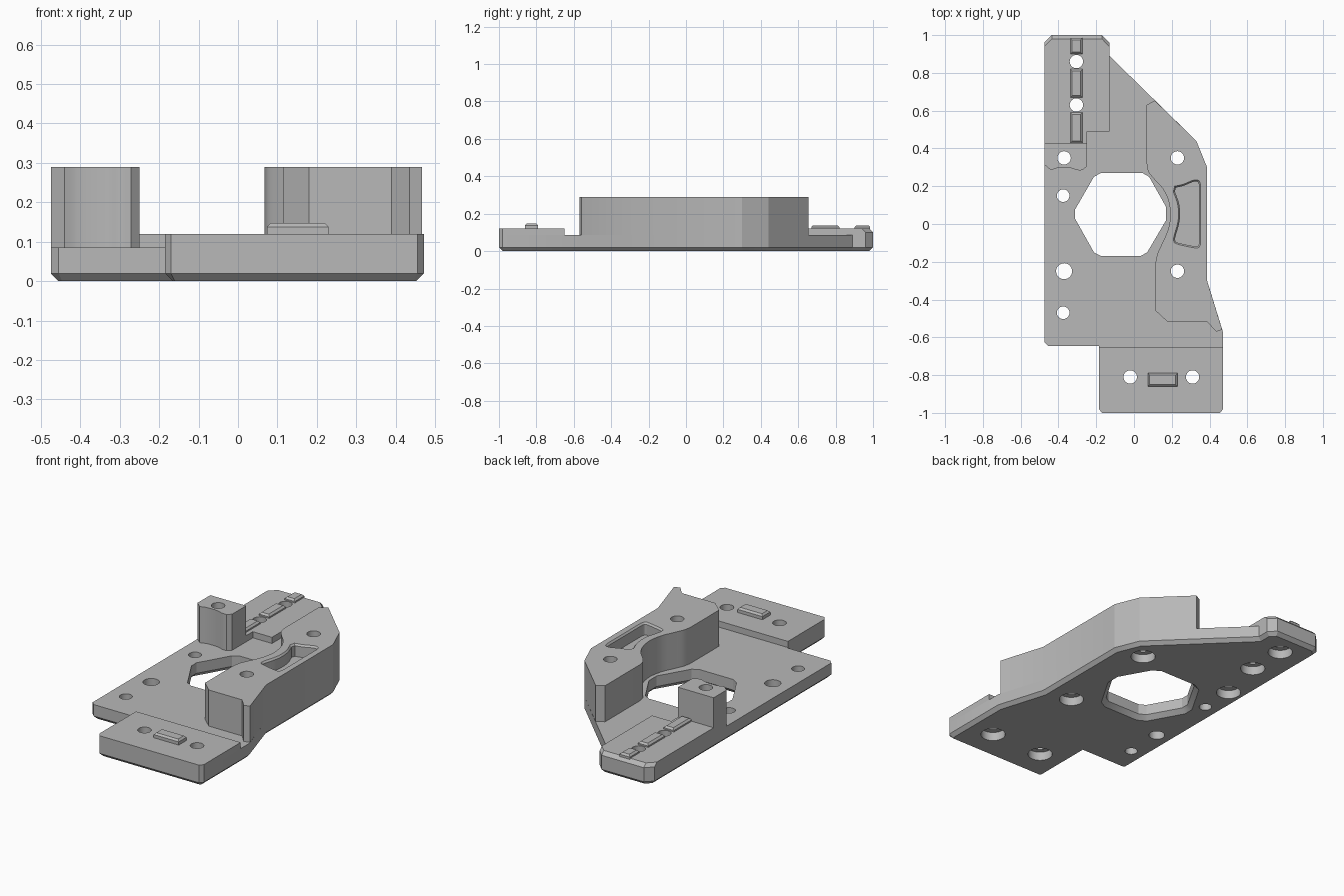
import bpy, bmesh, math
from mathutils import Vector

cube = bpy.data.objects.get("Cube")
if cube:
    bpy.data.objects.remove(cube, do_unlink=True)

grey = bpy.data.materials.new("plain grey")
grey.use_nodes = True
grey.diffuse_color = (0.48, 0.48, 0.48, 1)
grey.node_tree.nodes["Principled BSDF"].inputs["Base Color"].default_value = (0.48, 0.48, 0.48, 1)

PLATE, PAD, TOWER = 0.085, 0.12, 0.29   # top heights


def inset(points, d):
    """Offset a closed outline inwards by d."""
    p = [Vector(q) for q in points]
    area = sum(p[i - 1].x * p[i].y - p[i].x * p[i - 1].y for i in range(len(p)))
    if area < 0:
        p.reverse()
    out = []
    for i, q in enumerate(p):
        a = (q - p[i - 1]).normalized()
        b = (p[(i + 1) % len(p)] - q).normalized()
        na, nb = Vector((-a.y, a.x)), Vector((-b.y, b.x))
        out.append(q + (na + nb) * d / (1 + na.dot(nb)))
    return out


def loft(bm, points, levels):
    """Stack the outline at (height, inset) levels and close both ends."""
    rings = [[bm.verts.new((q.x, q.y, z)) for q in inset(points, d)] for z, d in levels]
    n = len(rings[0])
    bm.faces.new(rings[0][::-1])
    bm.faces.new(rings[-1])
    for lo, hi in zip(rings, rings[1:]):
        for i in range(n):
            j = (i + 1) % n
            bm.faces.new((lo[i], lo[j], hi[j], hi[i]))
    return rings


def finish(bm, name):
    bmesh.ops.recalc_face_normals(bm, faces=bm.faces)
    me = bpy.data.meshes.new(name)
    bm.to_mesh(me)
    bm.free()
    me.materials.append(grey)
    ob = bpy.data.objects.new(name, me)
    bpy.context.collection.objects.link(ob)
    return ob


def solid(name, points, levels):
    bm = bmesh.new()
    loft(bm, points, levels)
    return finish(bm, name)


def spline(pts, steps=6):
    """Smooth curve through the points."""
    p = [Vector(q) for q in pts]
    p = [p[0]] + p + [p[-1]]
    out = []
    for a, b, c, d in zip(p, p[1:], p[2:], p[3:]):
        for k in range(steps):
            t = k / steps
            out.append(0.5 * (2 * b + (c - a) * t + (2 * a - 5 * b + 4 * c - d) * t * t
                              + (3 * b - a - 3 * c + d) * t ** 3))
    return out + [p[-1]]


def circle(x, y, n=32):
    return [(x + math.cos(math.tau * i / n), y + math.sin(math.tau * i / n)) for i in range(n)]


def rect(x0, x1, y0, y1):
    return [(x0, y0), (x1, y0), (x1, y1), (x0, y1)]


# Base plate with chamfered lower edge
plate = solid("base_plate", [
    (-0.455, -0.645), (-0.185, -0.645), (-0.185, -0.98), (-0.17, -1), (0.455, -1),
    (0.472, -0.98), (0.472, -0.575), (0.387, -0.3), (0.387, 0.3), (0.33, 0.44),
    (-0.13, 0.89), (-0.13, 0.96), (-0.17, 1), (-0.435, 1), (-0.475, 0.96), (-0.475, -0.625)],
    [(0, 0.02), (0.02, 0), (PLATE, 0)])

# Raised front pad
front_pad = solid("front_pad", [
    (-0.185, -0.65), (-0.185, -0.98), (-0.17, -1), (0.455, -1), (0.472, -0.98), (0.472, -0.65)],
    [(PLATE, 0), (PAD, 0)])

# Raised back pad, its rear top edge sloped
bm = bmesh.new()
rings = loft(bm, [
    (-0.475, 0.43), (-0.25, 0.43), (-0.25, 0.49), (-0.13, 0.49), (-0.13, 0.96),
    (-0.17, 1), (-0.435, 1), (-0.475, 0.96)], [(PLATE, 0), (0.1, 0), (PAD, 0)])
for v in rings[-1]:
    if v.co.y > 0.95:
        v.co.y -= 0.02
back_pad = finish(bm, "back_pad")

# Small right-hand tower with a wavy front
small_tower = solid("small_tower", [(-0.25, 0.43), (-0.475, 0.43), (-0.475, 0.315)] + spline([
    (-0.44, 0.285), (-0.41, 0.295), (-0.37, 0.298), (-0.33, 0.295), (-0.3, 0.285),
    (-0.272, 0.285)], 4) + [(-0.25, 0.305)], [(PLATE, 0), (TOWER, 0)])

# Large left-hand tower, curved round the opening
large_tower = solid("large_tower", [(0.11, 0.654), (0.067, 0.63)] + spline([
    (0.067, 0.32), (0.075, 0.28), (0.1, 0.245), (0.15, 0.19), (0.18, 0.13), (0.193, 0.05),
    (0.18, -0.03), (0.15, -0.1), (0.125, -0.155), (0.115, -0.2)]) + [
    (0.115, -0.46), (0.18, -0.52), (0.39, -0.52), (0.435, -0.57), (0.467, -0.56),
    (0.387, -0.3), (0.387, 0.3), (0.33, 0.44)], [(PLATE, 0), (TOWER, 0)])

# Locating keys on the pads
for y0, y1, name in ((0.43, 0.59, "inner"), (0.67, 0.82, "middle"), (0.9, 0.985, "outer")):
    solid("back_key_" + name, rect(-0.337, -0.273, y0, y1),
          [(PAD - 0.015, 0), (PAD + 0.008, 0), (0.138, 0.01)])
solid("front_key", rect(0.073, 0.23, -0.86, -0.79),
      [(PAD - 0.01, 0), (0.138, 0), (0.148, 0.01)])

# Drills: counterbored bolt holes and plain holes
bm = bmesh.new()
for x, y in ((-0.02, -0.81), (0.31, -0.81), (0.23, -0.25), (0.23, 0.35),
             (-0.37, 0.35), (-0.305, 0.86), (-0.305, 0.63)):
    loft(bm, circle(x, y), [(-0.1, 0.93), (0.05, 0.93), (0.05, 0.96), (0.4, 0.96)])
for x, y, r in ((-0.375, 0.15, 0.038), (-0.37, -0.25, 0.047), (-0.375, -0.47, 0.038)):
    loft(bm, circle(x, y), [(-0.1, 1 - r), (0.4, 1 - r)])
drills = finish(bm, "drill_cutter")

# Six-sided opening with trimmed corners, wider underneath
opening = solid("opening_cutter", [
    (-0.313, 0.075), (-0.212, 0.25), (-0.175, 0.27), (0.045, 0.27), (0.08, 0.25), (0.17, 0.09),
    (0.17, 0.02), (0.07, -0.15), (0.035, -0.17), (-0.175, -0.17), (-0.212, -0.15), (-0.313, 0.03)],
    [(-0.01, -0.035), (0.025, 0), (0.4, 0)])

# Shallow pocket in the large tower
pocket = solid("pocket_cutter", spline([
    (0.215, 0.2), (0.26, 0.21), (0.315, 0.232), (0.345, 0.228), (0.353, 0.2)], 4) + spline([
    (0.353, -0.1), (0.345, -0.122), (0.32, -0.126), (0.225, -0.105), (0.21, -0.085),
    (0.213, -0.06), (0.23, 0), (0.236, 0.05), (0.23, 0.11), (0.208, 0.17)], 4),
    [(0.22, 0.008), (TOWER - 0.01, 0.008), (TOWER + 0.01, -0.008)])

# Cut the parts, then discard the cutters
for ob, cutters in ((plate, (drills, opening)), (front_pad, (drills,)), (back_pad, (drills,)),
                    (small_tower, (drills,)), (large_tower, (drills, pocket))):
    for c in cutters:
        m = ob.modifiers.new("cut", "BOOLEAN")
        m.operation, m.solver, m.object = "DIFFERENCE", "EXACT", c
    deps = bpy.context.evaluated_depsgraph_get()
    cut = bpy.data.meshes.new_from_object(ob.evaluated_get(deps))
    ob.modifiers.clear()
    ob.data = cut
for c in (drills, opening, pocket):
    bpy.data.objects.remove(c, do_unlink=True)

# Smooth the curved walls, keep the edges crisp
bpy.ops.object.select_all(action="DESELECT")
for ob in (plate, front_pad, back_pad, small_tower, large_tower):
    ob.select_set(True)
bpy.context.view_layer.objects.active = plate
bpy.ops.object.shade_smooth_by_angle(angle=math.radians(22))
